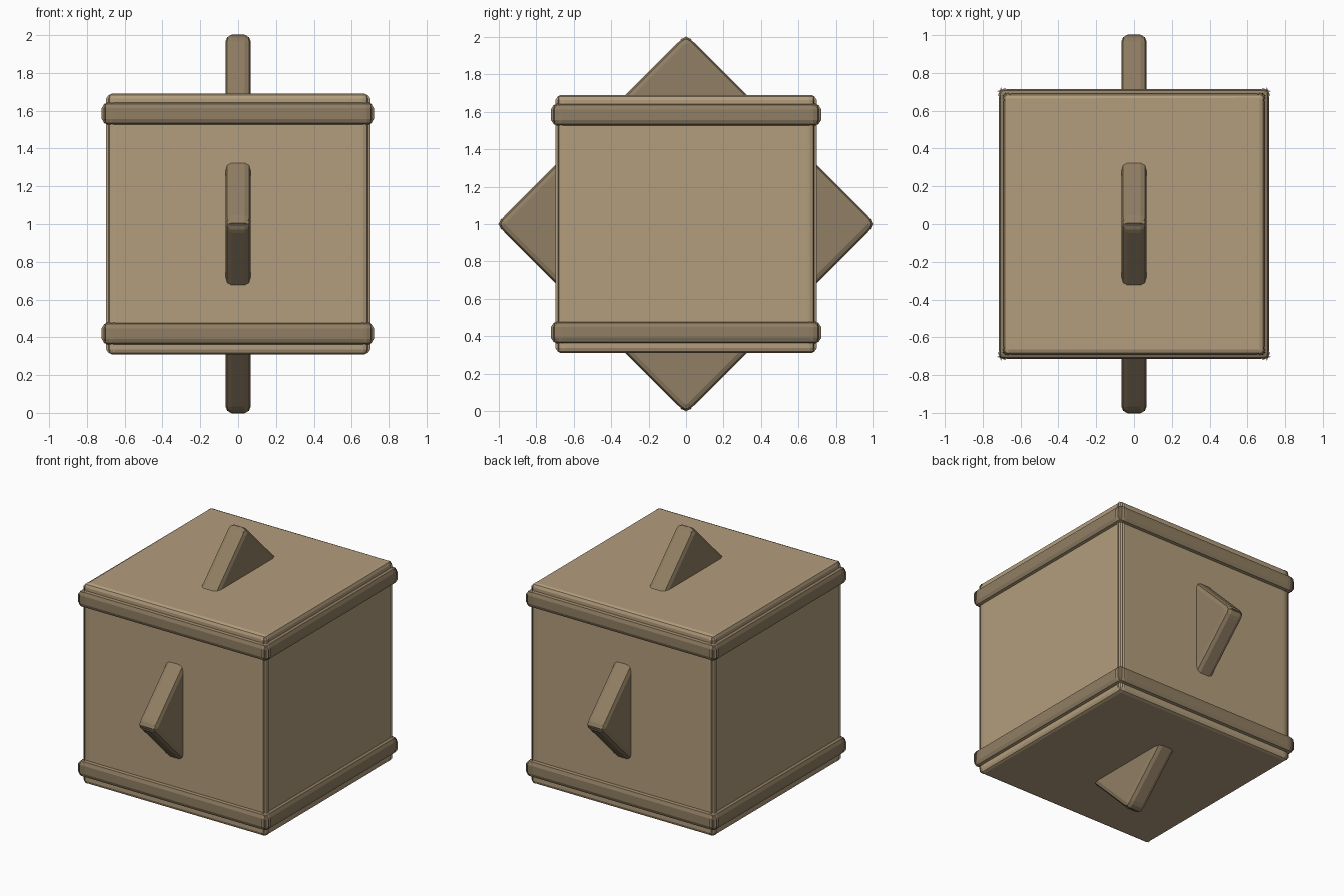
import bpy, bmesh
from math import radians
from mathutils import Matrix

if "Cube" in bpy.data.objects:
    bpy.data.objects.remove(bpy.data.objects["Cube"])


def material(name, rgb):
    m = bpy.data.materials.new(name)
    m.diffuse_color = (*rgb, 1)
    m.use_nodes = True
    m.node_tree.nodes["Principled BSDF"].inputs["Base Color"].default_value = m.diffuse_color
    return m


tan = material("tan", (0.45, 0.34, 0.205))
brown = material("brown", (0.28, 0.21, 0.125))


def box(name, size, z, mat, side_bevel, rim_bevel, turn=0):
    """Box with separately bevelled corner edges (local z) and rim edges."""
    bm = bmesh.new()
    bmesh.ops.create_cube(bm, size=1)
    bmesh.ops.scale(bm, vec=size, verts=bm.verts)
    h = size[2] / 2
    sides = [e for e in bm.edges if abs(e.verts[0].co.z - e.verts[1].co.z) > h]
    bmesh.ops.bevel(bm, geom=sides, offset=side_bevel, segments=2,
                    profile=0.5, affect='EDGES')
    rims = [e for e in bm.edges
            if all(abs(abs(v.co.z) - h) < 1e-4 for v in e.verts)]
    bmesh.ops.bevel(bm, geom=rims, offset=rim_bevel, segments=2,
                    profile=0.5, affect='EDGES')
    if turn:
        # stand the plate in the YZ plane, on one corner
        bm.transform(Matrix.Rotation(radians(turn), 4, 'X')
                     @ Matrix.Rotation(radians(90), 4, 'Y'))
    bmesh.ops.recalc_face_normals(bm, faces=bm.faces)
    me = bpy.data.meshes.new(name)
    bm.to_mesh(me)
    bm.free()
    me.materials.append(mat)
    ob = bpy.data.objects.new(name, me)
    ob.location.z = z
    bpy.context.collection.objects.link(ob)
    return ob


# Main cube
box("body", (1.38, 1.38, 1.38), 1.0, tan, 0.016, 0.026)

# Bands around the top and bottom
for name, z in (("lower_band", 0.42), ("upper_band", 1.585)):
    box(name, (1.43, 1.43, 0.12), z, brown, 0.022, 0.032)

# Square plate standing on its corner, its points piercing the cube
box("diamond_plate", (1.434, 1.434, 0.134), 1.0, brown, 0.034, 0.032, turn=45)
